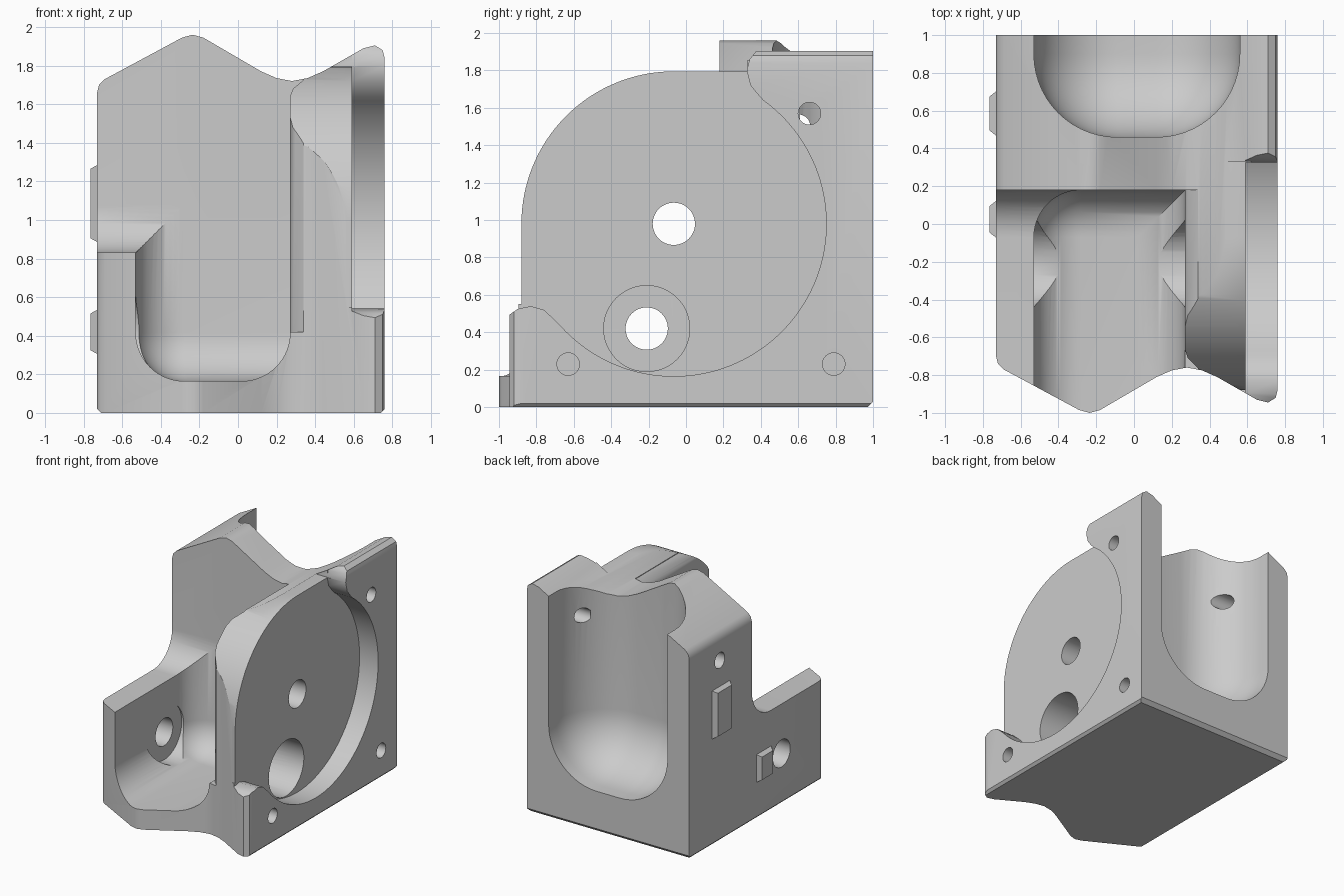
import bpy, bmesh, math
from mathutils import Vector

if "Cube" in bpy.data.objects:
    bpy.data.objects.remove(bpy.data.objects["Cube"], do_unlink=True)

grey = bpy.data.materials.new("plain grey")
grey.use_nodes = True
grey.diffuse_color = (0.6, 0.6, 0.6, 1)
grey.node_tree.nodes["Principled BSDF"].inputs["Base Color"].default_value = (0.6, 0.6, 0.6, 1)


def finish(name, bm):
    bmesh.ops.recalc_face_normals(bm, faces=bm.faces)
    mesh = bpy.data.meshes.new(name)
    bm.to_mesh(mesh)
    bm.free()
    mesh.materials.append(grey)
    ob = bpy.data.objects.new(name, mesh)
    bpy.context.collection.objects.link(ob)
    return ob


def prism(name, points, axis, lo, hi):
    """Extrude a 2D outline along an axis; the outline uses the other two axes in order."""
    def place(p, d):
        c = list(p)
        c.insert("xyz".index(axis), d)
        return c
    bm = bmesh.new()
    face = bm.faces.new([bm.verts.new(place(p, lo)) for p in points])
    new = bmesh.ops.extrude_face_region(bm, geom=[face])["geom"]
    shift = Vector(place((0, 0), hi - lo))
    bmesh.ops.translate(bm, verts=[v for v in new if isinstance(v, bmesh.types.BMVert)], vec=shift)
    return finish(name, bm)


def arc(cy, cz, r, a, b, n=40):
    angles = [math.radians(a + (b - a) * i / n) for i in range(n + 1)]
    return [(cy + r * math.cos(t), cz + r * math.sin(t)) for t in angles]


def box_bm(lo, hi):
    bm = bmesh.new()
    bmesh.ops.create_cube(bm, size=1)
    for v in bm.verts:
        v.co = [lo[i] if v.co[i] < 0 else hi[i] for i in range(3)]
    return bm


def rounded_box(name, lo, hi, radius, rule):
    bm = box_bm(lo, hi)
    edges = [e for e in bm.edges if rule((e.verts[0].co + e.verts[1].co) / 2)]
    bmesh.ops.bevel(bm, geom=edges, offset=radius, segments=14, profile=0.5, affect='EDGES')
    return finish(name, bm)


def bore(name, y, z, r, lo, hi):
    return prism(name, arc(y, z, r, 0, 360, 48)[:-1], "x", lo, hi)


def combine(target, other, op='DIFFERENCE'):
    mod = target.modifiers.new("cut", 'BOOLEAN')
    mod.operation, mod.object, mod.solver = op, other, 'EXACT'
    bpy.context.view_layer.update()
    graph = bpy.context.evaluated_depsgraph_get()
    mesh = bpy.data.meshes.new_from_object(target.evaluated_get(graph))
    target.modifiers.clear()
    target.data = mesh
    bpy.data.objects.remove(other, do_unlink=True)


# Ridge profile shared by the roof and the front face
ridge = [(-.73, 1.66), (-.72, 1.70), (-.69, 1.73), (-.29, 1.945), (-.235, 1.96), (-.18, 1.945),
         (.12, 1.77), (.2, 1.735), (.28, 1.72), (.36, 1.735), (.44, 1.77), (.65, 1.89),
         (.71, 1.905), (.75, 1.88), (.76, 1.84)]
plan = [(x, .96 - h) for x, h in ridge] + [(.76, 1), (-.73, 1)]
body = prism("housing_body", plan, "z", 0, 2.2)
combine(body, prism("roof", ridge + [(.76, -.2), (-.73, -.2)], "y", -1.5, 1.5), 'INTERSECT')

# Chamfered bottom edge at the back and a fine one on the sides
combine(body, prism("back_chamfer", [(.96, -.01), (1.1, -.01), (1.1, .13)], "x", -2, 2))
for s, x in ((-1, -.73), (1, .76)):
    combine(body, prism("side_chamfer", [(x - s * .03, -.01), (x + s * .1, -.01), (x + s * .1, .12)], "y", -2, 2))

# Step in front with a coved corner
cove = arc(-.07, 1.08, .25, 270, 360, 16)
combine(body, prism("step", [(-2, .83)] + cove + [(.18, 3), (-2, 3)], "x", -2, .27))

# Front pocket
combine(body, rounded_box(
    "front_pocket", (-.53, -2, .165), (.27, .18, 3), .25,
    lambda c: (c.z < .2 and c.y > -1.9) or (c.x < -.5 and c.y > .1)))

# Back pocket, open at the top and rear
combine(body, rounded_box(
    "back_pocket", (-.53, .46, .34), (.56, 2.5, 3), .44,
    lambda c: (c.z < .4 and c.y < 2.4) or (c.y < .5 and c.z < 2.9)))

# Round-cornered outline of the side wall
CY, CZ, R = -.065, .98, .815
outside = [(-2, .55), (-2, 3), (.33, 3), (.33, CZ + R)] + arc(CY, CZ, R, 90, 180) + [(CY - R, .55)]
combine(body, prism("wall_outline", outside, "x", .2, .62))

# Softened inner edge of the side wall
combine(body, prism("wall_top_edge", [(.2, 1.6), (.262, 1.62), (.285, 1.68), (.34, 1.726), (.34, 1.9), (.2, 1.9)],
                    "y", -2, .18))
combine(body, prism("wall_front_edge", [(.2, -.63), (.262, -.64), (.285, -.71), (.34, -.766), (.34, -.95), (.2, -.95)],
                    "z", .42, 2.5))

# Disc recess, leaving the two hooked corner tabs
lower_tab = [(-2, .49), (-.95, .49), (-.9, .525), (-.83, .54), (-.76, .52), (-.7, .465)]
upper_tab = [(.39, 1.665), (.345, 1.72), (.325, 1.8), (.34, 1.86), (.38, 1.91), (.38, 3), (-2, 3)]
combine(body, prism("recess", lower_tab + arc(CY, CZ, R, -138, 54, 72) + upper_tab, "x", .59, 1.2))

# Shaft holes and bearing seat
combine(body, bore("centre_hole", CY, CZ, .113, .1, 1.2))
combine(body, bore("bearing_seat", -.21, .42, .23, -.53, 1.2))
combine(body, bore("shaft_hole", -.21, .42, .113, -1, 0))

# Screw holes
for y, z in ((.66, 1.57), (-.63, .23), (.79, .23)):
    combine(body, bore("screw_hole", y, z, .06, .45, 1.2))
combine(body, bore("left_screw_hole", .6, 1.5, .065, -1, -.2))

# Raised pads on the left-hand outside
pads = []
for name, y0, y1, z0, z1 in (("tall_pad", .46, .71, .88, 1.29), ("short_pad", -.08, .13, .3, .54)):
    bm = box_bm((-.765, y0, z0), (-.72, y1, z1))
    mid = Vector((0, (y0 + y1) / 2, (z0 + z1) / 2))
    for v in bm.verts:
        if v.co.x < -.74:
            v.co.y += .035 if v.co.y < mid.y else -.035
            v.co.z += .025 if v.co.z < mid.z else -.025
    pads.append(finish(name, bm))

# Smooth curves, crisp edges
bpy.ops.object.select_all(action='DESELECT')
body.select_set(True)
bpy.context.view_layer.objects.active = body
bpy.ops.object.shade_smooth_by_angle(angle=math.radians(32))
